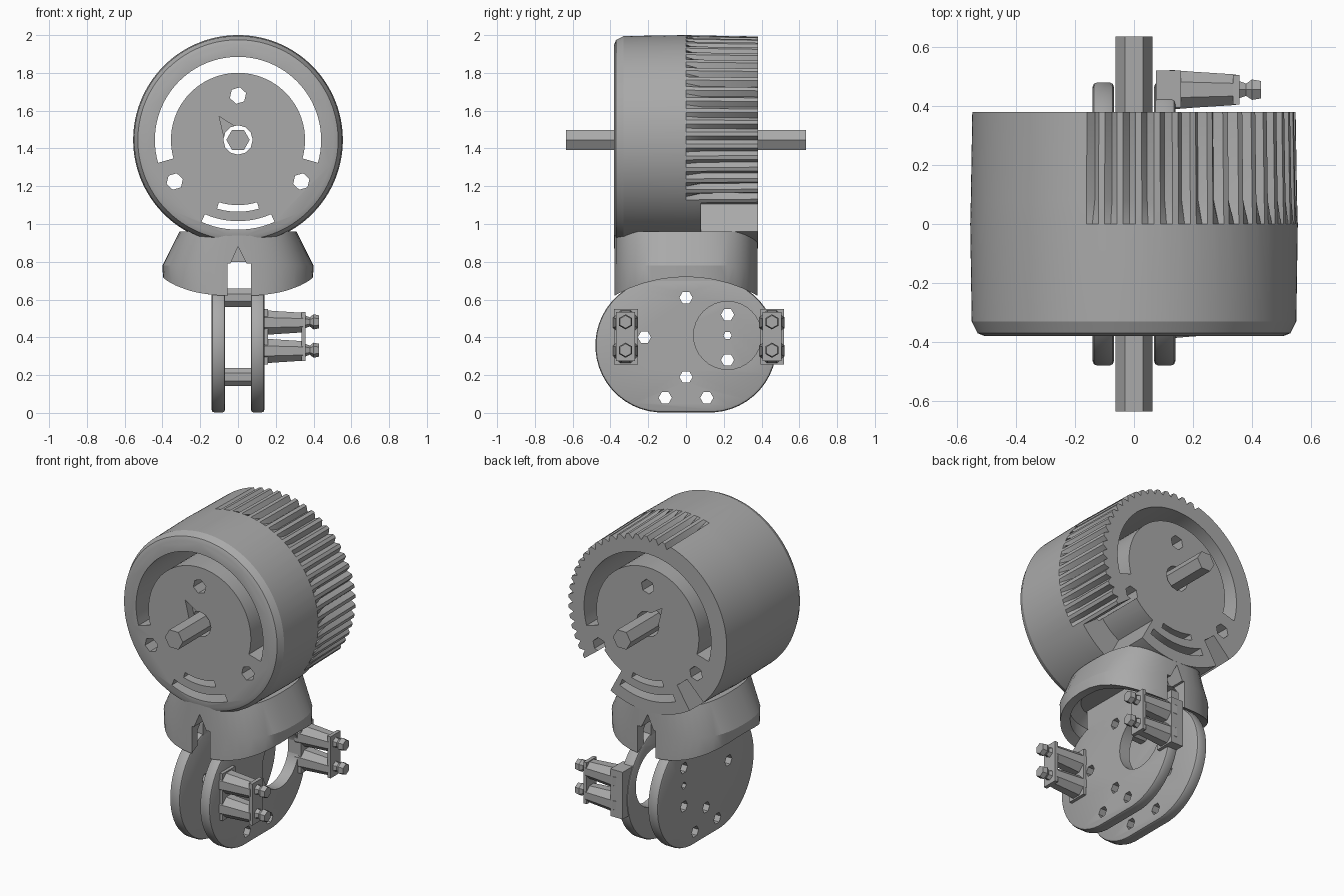
import bpy, bmesh
from math import sin, cos, pi, radians, copysign

if "Cube" in bpy.data.objects:
    bpy.data.objects.remove(bpy.data.objects["Cube"])

# Single material
grey = bpy.data.materials.new("mid_grey")
grey.use_nodes = True
grey.diffuse_color = (0.4, 0.4, 0.4, 1)
grey.node_tree.nodes["Principled BSDF"].inputs["Base Color"].default_value = (0.4, 0.4, 0.4, 1)

HUB = 1.445      # height of the drum axis
HALF = 0.38      # half depth of the drum
parts = []


def loft(name, rings, keep=True):
    """Skin a list of equal point rings and cap both ends."""
    bm = bmesh.new()
    vs = [[bm.verts.new(p) for p in ring] for ring in rings]
    n = len(vs[0])
    for a, b in zip(vs, vs[1:]):
        for i in range(n):
            j = (i + 1) % n
            bm.faces.new((a[i], a[j], b[j], b[i]))
    bm.faces.new(vs[0])
    bm.faces.new(vs[-1])
    bmesh.ops.recalc_face_normals(bm, faces=bm.faces)
    mesh = bpy.data.meshes.new(name)
    bm.to_mesh(mesh)
    bm.free()
    ob = bpy.data.objects.new(name, mesh)
    bpy.context.collection.objects.link(ob)
    if keep:
        mesh.materials.append(grey)
        parts.append(ob)
    else:
        ob.hide_render = True
    return ob


def prism(name, pts, axis, a, b, keep=True):
    """Extrude a flat outline along x (points are y, z) or y (points are x, z)."""
    if axis == "x":
        rings = [[(t, u, v) for u, v in pts] for t in (a, b)]
    else:
        rings = [[(u, t, v) for u, v in pts] for t in (a, b)]
    return loft(name, rings, keep)


def ngon(u, v, r, n=6, turn=0.0):
    return [(u + r * cos(turn + 2 * pi * i / n), v + r * sin(turn + 2 * pi * i / n)) for i in range(n)]


def rect(u0, u1, v0, v1):
    return [(u0, v0), (u1, v0), (u1, v1), (u0, v1)]


def band(r0, r1, a0, a1):
    """Curved slot outline around the drum axis, angles in degrees."""
    n = max(6, int(abs(a1 - a0) / 4))
    ang = [radians(a0 + (a1 - a0) * i / n) for i in range(n + 1)]
    return ([(r1 * cos(t), HUB + r1 * sin(t)) for t in ang]
            + [(r0 * cos(t), HUB + r0 * sin(t)) for t in reversed(ang)])


def turned(name, u, v, steps, n=8):
    """Stack of polygon sections (x, radius) along x."""
    return loft(name, [[(x, y, z) for y, z in ngon(u, v, r, n, pi / n)] for x, r in steps])


def apply(ob, mod):
    bpy.context.view_layer.objects.active = ob
    bpy.ops.object.modifier_apply(modifier=mod.name)


def cut(ob, cutters):
    for c in cutters:
        mod = ob.modifiers.new("cut", "BOOLEAN")
        mod.operation = "DIFFERENCE"
        mod.solver = "EXACT"
        mod.object = c
        apply(ob, mod)


def discard(cutters):
    for c in cutters:
        bpy.data.objects.remove(c)


# Drum: rounded front edge, ribbed grip on the left rear half
SIDES = 165


def drum_ring(y, r, groove=0.0):
    ring = []
    for i in range(SIDES):
        deg = 360 * i / SIDES
        ribbed = deg < 105 or deg > 322
        rr = r - (groove if ribbed and i % 3 == 0 else 0)
        ring.append((rr * cos(radians(deg)), y, HUB + rr * sin(radians(deg))))
    return ring


drum = loft("drum", [drum_ring(-HALF, 0.505), drum_ring(-0.37, 0.53), drum_ring(-0.33, 0.55),
                     drum_ring(0.0, 0.555), drum_ring(0.08, 0.553, 0.03), drum_ring(HALF, 0.548, 0.03)])
outlines = [band(0.355, 0.44, -16, 196),                      # long window
            band(0.345, 0.38, -107, -73),                     # short lower slots
            band(0.43, 0.475, -114, -66),
            ngon(0, HUB, 0.078, 12)]                          # axle bore
outlines += [ngon(x, z, 0.045, 6, 0.3) for x, z in ((0, 1.68), (-0.335, 1.225), (0.335, 1.225))]
tools = [prism("cutter", o, "y", -0.5, 0.5, False) for o in outlines]
# Rear rim gaps and small nicks beside the bore
tools += [prism("cutter", band(0.385, 0.62, a, b), "y", 0.08, 0.5, False)
          for a, b in ((-62, -37), (-135, -122))]
nick = [(-0.1, HUB + 0.125), (-0.07, HUB), (0.0, HUB + 0.06)]
tools += [prism("cutter", nick, "y", a, b, False) for a, b in ((-0.5, -0.33), (0.33, 0.5))]
cut(drum, tools)
discard(tools)

# Hexagonal axle
prism("axle", ngon(0, HUB, 0.062), "y", -0.635, 0.635)


# Flared hollow skirt under the drum
def oval(rx, ry, z, n=48):
    pts = []
    for i in range(n):
        c, s = cos(2 * pi * i / n), sin(2 * pi * i / n)
        pts.append((copysign(abs(c) ** 0.78, c) * rx, copysign(abs(s) ** 0.78, s) * ry, z))
    return pts


skirt = loft("skirt", [oval(0.39, HALF, 0.55), oval(0.4, HALF, 0.78), oval(0.31, HALF, 0.96)])
tools = [loft("cutter", [oval(0.345, 0.325, 0.4), oval(0.345, 0.325, 0.74), oval(0.28, 0.28, 0.8)], False),
         prism("cutter", ngon(0, -0.05, 0.77, 64), "x", -0.6, 0.6, False),
         prism("cutter", rect(-0.055, 0.07, 0.4, 0.79), "y", -0.6, 0.6, False)]
peak = [(-0.055, 0.7), (0.07, 0.7), (0.045, 0.79), (0, 0.88), (-0.04, 0.79)]
tools += [prism("cutter", peak, "y", a, b, False) for a, b in ((-0.6, -0.27), (0.27, 0.6))]
cut(skirt, tools)
discard(tools)

# Pair of stadium shaped side plates with hangers into the skirt
stadium = [(copysign(0.125, cos(t)) + 0.355 * cos(t), 0.357 + 0.355 * sin(t))
           for t in [2 * pi * (i + 0.5) / 48 for i in range(48)]]
plates = []
for side, x0, x1 in (("left", 0.068, 0.14), ("right", -0.14, -0.068)):
    plate = prism(side + "_plate", stadium, "x", x0, x1)
    mod = plate.modifiers.new("edge", "BEVEL")
    mod.width = 0.014
    mod.segments = 2
    mod.limit_method = "ANGLE"
    apply(plate, mod)
    plates.append(plate)
    prism(side + "_hanger", rect(-0.25, 0.25, 0.68, 0.83), "x", x0, x1)

# Spacers between the plates, then bolt holes through everything
spacers = [turned("spacer", 0, z, [(-0.08, 0.053), (0.08, 0.053)], 8) for z in (0.61, 0.19)]
holes = [(0, 0.61), (0, 0.19), (-0.22, 0.4), (-0.11, 0.08), (0.11, 0.08)]
tools = [prism("cutter", ngon(y, z, 0.035), "x", -0.3, 0.3, False) for y, z in holes]
for ob in plates + spacers:
    cut(ob, tools)
discard(tools)

# Large opening in the left plate, three small holes behind it in the right one
tools = [prism("cutter", ngon(0.22, 0.41, 0.18, 32), "x", 0.0, 0.3, False)]
tools += [prism("cutter", ngon(0.22, z, r, 6), "x", -0.3, 0.0, False)
          for z, r in ((0.52, 0.035), (0.41, 0.022), (0.28, 0.035))]
cut(plates[0], tools[:1])
cut(plates[1], tools[1:])
discard(tools)

# Two peg brackets on the left plate
for where, y in (("front", -0.32), ("rear", 0.455)):
    prism(where + "_peg_pad", rect(y - 0.06, y + 0.065, 0.255, 0.55), "x", 0.075, 0.16)
    prism(where + "_peg_yoke", rect(y - 0.05, y + 0.05, 0.275, 0.535), "x", 0.335, 0.358)
    for z in (0.478, 0.328):
        turned(where + "_peg_post", y, z, [(0.12, 0.073), (0.2, 0.066), (0.345, 0.056)], 8)
        turned(where + "_peg_pin", y, z + 0.004,
               [(0.34, 0.04), (0.38, 0.024), (0.4, 0.04), (0.43, 0.034)], 6)

# Soft shading with crisp edges
for ob in parts:
    bpy.ops.object.select_all(action="DESELECT")
    ob.select_set(True)
    bpy.context.view_layer.objects.active = ob
    bpy.ops.object.shade_smooth_by_angle(angle=radians(25))
